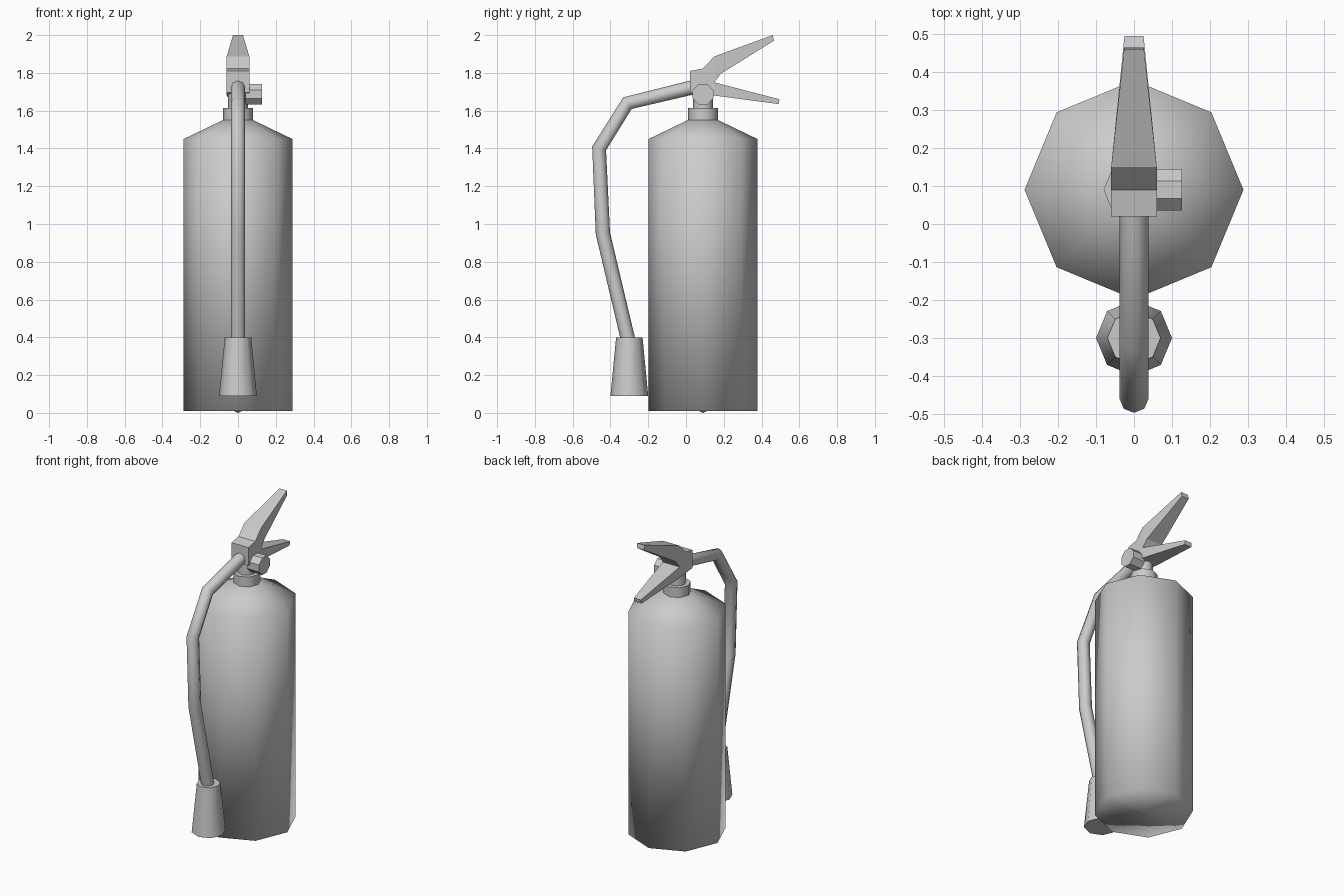
import bpy, bmesh, math
from mathutils import Matrix, Vector

if "Cube" in bpy.data.objects:
    bpy.data.objects.remove(bpy.data.objects["Cube"], do_unlink=True)

grey = bpy.data.materials.new("plain_grey")
grey.use_nodes = True
grey.diffuse_color = (0.6, 0.6, 0.6, 1)
grey.node_tree.nodes["Principled BSDF"].inputs["Base Color"].default_value = (0.6, 0.6, 0.6, 1)

SIDES = 8
AXIS_Y = 0.09  # the cylinder's own centre line


def finish(name, bm, smooth_angle=None):
    """Turn a bmesh into a named, coloured object."""
    bmesh.ops.recalc_face_normals(bm, faces=bm.faces)
    mesh = bpy.data.meshes.new(name)
    bm.to_mesh(mesh)
    bm.free()
    mesh.materials.append(grey)
    obj = bpy.data.objects.new(name, mesh)
    bpy.context.collection.objects.link(obj)
    if smooth_angle:
        smooth(obj, smooth_angle)
    return obj


def smooth(obj, angle):
    bpy.ops.object.select_all(action="DESELECT")
    obj.select_set(True)
    bpy.context.view_layer.objects.active = obj
    bpy.ops.object.shade_smooth_by_angle(angle=math.radians(angle))


def lathe(name, profile, matrix, smooth_angle=None):
    """Octagonal turned part from (radius, height) pairs; zero radius makes a tip."""
    bm = bmesh.new()
    rings = []
    for r, z in profile:
        count = SIDES if r else 1
        rings.append([bm.verts.new((r * math.cos(k * math.tau / SIDES),
                                    r * math.sin(k * math.tau / SIDES), z))
                      for k in range(count)])
    for low, high in zip(rings, rings[1:]):
        for k in range(SIDES):
            n = (k + 1) % SIDES
            if len(low) == 1:
                bm.faces.new((low[0], high[n], high[k]))
            else:
                bm.faces.new((low[k], low[n], high[n], high[k]))
    for ring in (rings[0], rings[-1]):
        if len(ring) > 1:
            bm.faces.new(ring)
    bmesh.ops.transform(bm, matrix=matrix, verts=bm.verts)
    return finish(name, bm, smooth_angle)


def prism(name, outline, half_width):
    """Side outline of (y, z) points, with a half width given as a function of y."""
    bm = bmesh.new()
    left, right = [[bm.verts.new((s * half_width(y), y, z)) for y, z in outline]
                   for s in (1, -1)]
    bm.faces.new(left)
    bm.faces.new(right)
    for k in range(len(outline)):
        n = (k + 1) % len(outline)
        bm.faces.new((left[k], left[n], right[n], right[k]))
    return finish(name, bm)


def taper(y):
    return 0.06 - 0.035 * (y - 0.15) / 0.32 if y < 0.47 else 0.025


# Tank with sloped shoulder and slightly pointed base
centre = Matrix.Translation((0, AXIS_Y, 0))
lathe("tank", [(0, 0), (0.02, 0.01), (0.288, 0.01), (0.288, 1.45), (0.08, 1.55)], centre, 180)

# Neck collar and valve stem
lathe("neck_collar", [(0.08, 1.55), (0.08, 1.613)], centre, 50)
lathe("valve_stem", [(0.053, 1.61), (0.053, 1.7)], centre, 50)

# Valve block and the two squeeze levers
prism("valve_block", [(0.02, 1.695), (0.02, 1.81), (0.09, 1.823), (0.15, 1.887), (0.15, 1.68)],
      lambda y: 0.06)
prism("upper_lever", [(0.15, 1.75), (0.15, 1.887), (0.46, 2.0), (0.465, 1.97), (0.185, 1.796)],
      taper)
prism("lower_lever", [(0.15, 1.68), (0.15, 1.75), (0.495, 1.66), (0.49, 1.635)], taper)

# Pressure gauge on the left side
gauge_place = Matrix.Translation((0, AXIS_Y, 1.687)) @ Matrix.Rotation(math.pi / 2, 4, "Y")
lathe("pressure_gauge", [(0.059, 0.04), (0.059, 0.126)],
      gauge_place @ Matrix.Rotation(math.pi / 8, 4, "Z"))

# Hose
curve = bpy.data.curves.new("hose", "CURVE")
curve.dimensions = "3D"
curve.bevel_depth = 0.038
curve.bevel_resolution = 2
curve.use_fill_caps = True
path = [(0.05, 1.727), (-0.31, 1.64), (-0.46, 1.4), (-0.44, 0.95), (-0.305, 0.38)]
spline = curve.splines.new("POLY")
spline.points.add(len(path) - 1)
for point, (y, z) in zip(spline.points, path):
    point.co = (0, y, z, 1)
curve.materials.append(grey)
hose = bpy.data.objects.new("hose", curve)
bpy.context.collection.objects.link(hose)
bpy.ops.object.select_all(action="DESELECT")
hose.select_set(True)
bpy.context.view_layer.objects.active = hose
bpy.ops.object.convert(target="MESH")
smooth(bpy.context.view_layer.objects.active, 60)

# Flared nozzle
lathe("nozzle", [(0.1, 0.09), (0.07, 0.4)], Matrix.Translation((0, -0.3, 0)), 60)
